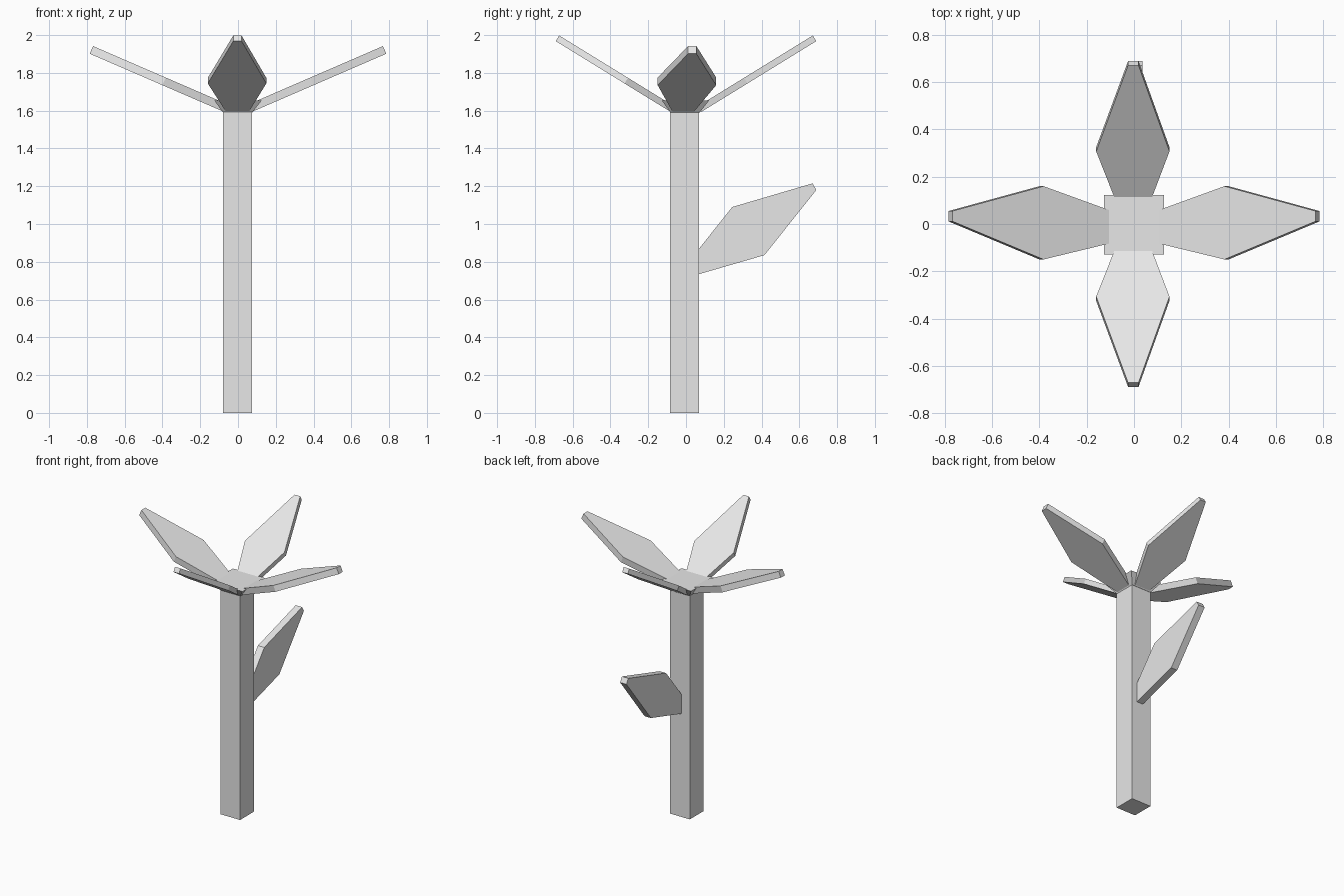
import bpy
import bmesh
from math import radians, sin, cos
from mathutils import Vector

cube = bpy.data.objects.get("Cube")
if cube:
    bpy.data.objects.remove(cube, do_unlink=True)

GREY = (0.8, 0.8, 0.8, 1.0)
grey = bpy.data.materials.new("plain grey")
grey.use_nodes = True
grey.diffuse_color = GREY
grey.node_tree.nodes["Principled BSDF"].inputs["Base Color"].default_value = GREY


def loft(name, lower, upper):
    """Closed solid between two matching outlines."""
    bm = bmesh.new()
    a = [bm.verts.new(p) for p in lower]
    b = [bm.verts.new(p) for p in upper]
    n = len(a)
    bm.faces.new(a[::-1])
    bm.faces.new(b)
    for i in range(n):
        j = (i + 1) % n
        bm.faces.new((a[i], a[j], b[j], b[i]))
    bmesh.ops.recalc_face_normals(bm, faces=bm.faces)
    mesh = bpy.data.meshes.new(name)
    bm.to_mesh(mesh)
    bm.free()
    mesh.materials.append(grey)
    obj = bpy.data.objects.new(name, mesh)
    bpy.context.collection.objects.link(obj)
    return obj


def square(half, z, cx=0.0, cy=0.0):
    return [Vector((cx + sx * half, cy + sy * half, z))
            for sx, sy in ((-1, -1), (1, -1), (1, 1), (-1, 1))]


def petal(name, out, side, start, tilt, thick, stations):
    """Six-sided blade rising outward; stations are (distance, centre, half width)."""
    up = Vector((0, 0, 1))
    along = out * cos(tilt) + up * sin(tilt)
    normal = up * cos(tilt) - out * sin(tilt)
    rim = [(d, c + h) for d, c, h in stations]
    rim += [(d, c - h) for d, c, h in reversed(stations)]
    lower = [start + along * d + side * w for d, w in rim]
    loft(name, lower, [p + normal * thick for p in lower])


# Stem and the flared cup on top of it
loft("stem", square(0.077, 0, -0.002, -0.007), square(0.077, 1.595, -0.002, -0.007))
loft("flower_cup", square(0.077, 1.59, -0.002, -0.005), square(0.126, 1.655, 0, -0.003))

# Two pairs of petals
X, Y = Vector((1, 0, 0)), Vector((0, 1, 0))
for sign, side_name, end_name in ((1, "left", "back"), (-1, "right", "front")):
    petal(side_name + "_petal", X * sign, Y, Vector((sign * 0.07, 0, 1.592)),
          radians(23.4), 0.044,
          [(0, -0.015, 0.055), (0.36, 0.005, 0.155), (0.779, 0.033, 0.022)])
    petal(end_name + "_petal", Y * sign, X, Vector((0, sign * 0.08, 1.593)),
          radians(31.6), 0.035,
          [(0, -0.003, 0.06), (0.288, -0.005, 0.155), (0.716, -0.003, 0.022)])

# Single upright leaf on the back of the stem
outline = [(0.06, 0.732), (0.415, 0.835), (0.69, 1.18),
           (0.67, 1.215), (0.245, 1.09), (0.06, 0.858)]
loft("stem_leaf", [Vector((-0.015, y, z)) for y, z in outline],
     [Vector((0.035, y, z)) for y, z in outline])
